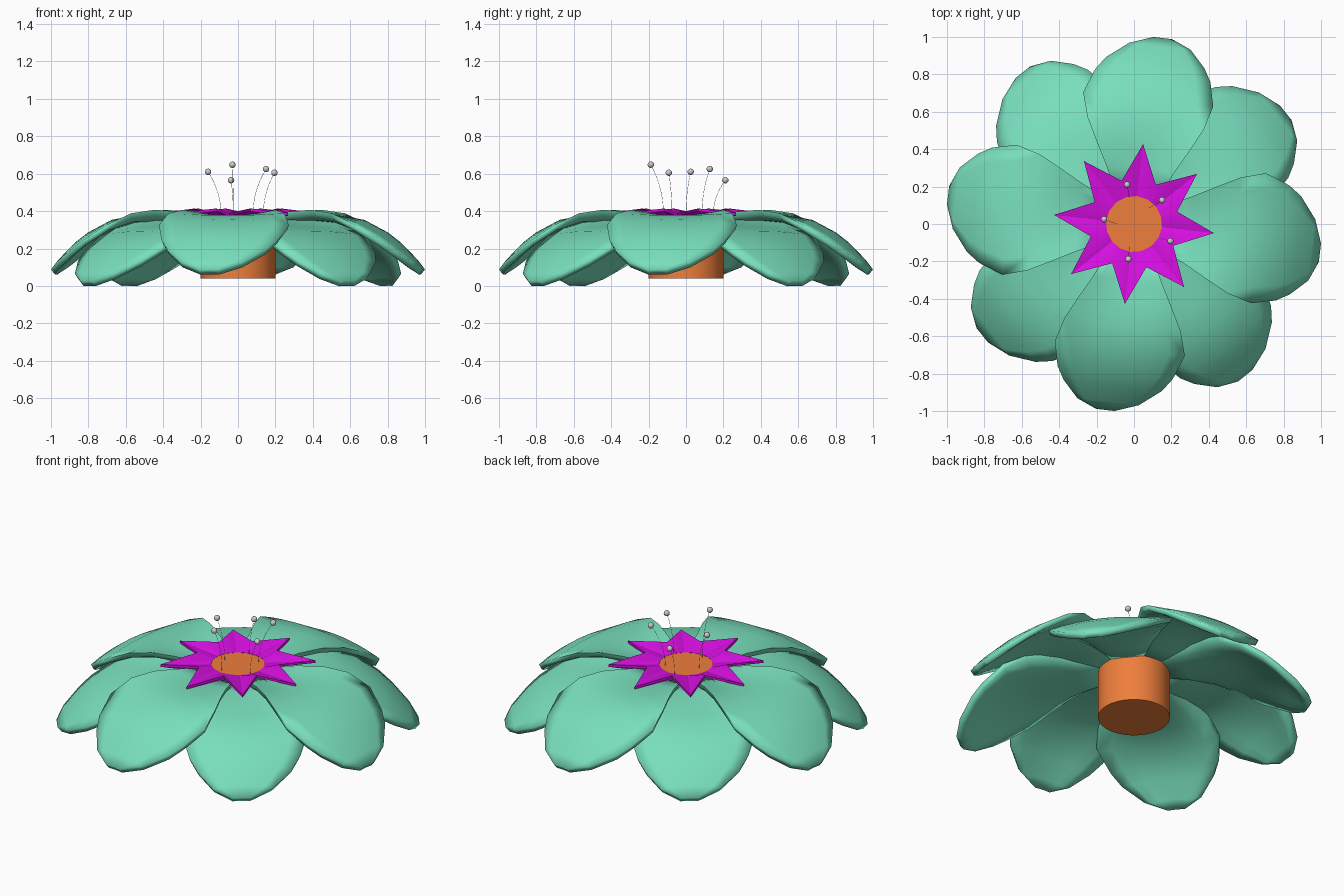
import bpy, bmesh, math
from mathutils import Vector

if "Cube" in bpy.data.objects:
    bpy.data.objects.remove(bpy.data.objects["Cube"])


def material(name, color):
    m = bpy.data.materials.new(name)
    m.diffuse_color = (*color, 1)
    m.use_nodes = True
    m.node_tree.nodes["Principled BSDF"].inputs["Base Color"].default_value = m.diffuse_color
    return m


def finish(bm, name, mat=None, angle=40):
    bmesh.ops.recalc_face_normals(bm, faces=bm.faces)
    me = bpy.data.meshes.new(name)
    bm.to_mesh(me)
    bm.free()
    ob = bpy.data.objects.new(name, me)
    bpy.context.collection.objects.link(ob)
    if mat:
        me.materials.append(mat)
    bpy.ops.object.select_all(action='DESELECT')
    ob.select_set(True)
    bpy.context.view_layer.objects.active = ob
    bpy.ops.object.shade_smooth_by_angle(angle=math.radians(angle))
    return ob


teal = material("petal_green", (0.19, 0.74, 0.51))
orange = material("stem_orange", (0.86, 0.21, 0.045))
purple = material("star_purple", (0.70, 0.005, 0.78))
TWIST = math.radians(-6.5)

# Petal rows: distance out, half width, height, sideways lean, edge droop
ROWS = [(0.14, 0.11, 0.360, 0, -0.012), (0.30, 0.185, 0.370, 0, -0.028),
        (0.42, 0.25, 0.377, 0, -0.030), (0.54, 0.312, 0.378, 0, -0.010),
        (0.67, 0.350, 0.355, 0, 0.030), (0.80, 0.310, 0.288, 0.01, 0.042),
        (0.87, 0.265, 0.235, 0.015, 0.040), (0.96, 0.165, 0.145, 0.03, 0.018),
        (1.005, 0.05, 0.090, 0.04, 0.002)]
COLS = 8


def petal(name, angle, drop):
    bm = bmesh.new()
    c, s = math.cos(angle), math.sin(angle)
    skins = []
    for under in (0, 1):
        grid = []
        for n, (r, w, z, lean, droop) in enumerate(ROWS):
            row = []
            fall = drop * min(1, max(0, (r - 0.14) / 0.4))
            for i in range(COLS + 1):
                u = 2 * i / COLS - 1
                x = w * u
                rim = i in (0, COLS) or n == len(ROWS) - 1
                # underside is set in, thinner at the rim
                h = z - droop * u * u - fall - under * (0.028 if rim else 0.042)
                q = r - under * 0.022 * max(0, (r - 0.5) * 2)
                y = x * (1 - 0.03 * under) - lean
                row.append(bm.verts.new((q * c - y * s, q * s + y * c, h)))
            grid.append(row)
        for a, b in zip(grid, grid[1:]):
            for i in range(COLS):
                bm.faces.new((a[i], b[i], b[i + 1], a[i + 1]))
        skins.append(grid)

    # rim joining the two skins
    def border(g):
        return (g[0] + [row[-1] for row in g[1:]] + g[-1][-2::-1]
                + [row[0] for row in g[-2:0:-1]])
    up, dn = border(skins[0]), border(skins[1])
    for i in range(len(up)):
        j = (i + 1) % len(up)
        bm.faces.new((up[i], up[j], dn[j], dn[i]))
    finish(bm, name, teal, 100)


for k in range(8):
    lower = k % 2
    petal(f"{'lower' if lower else 'upper'}_petal_{k // 2 + 1}",
          TWIST + k * math.pi / 4, 0.062 * lower)

# Star: eight creased points around a round opening, dished in the middle
bm = bmesh.new()
top, low = [], []
for k in range(16):
    a = TWIST + k * math.pi / 8
    r, z = (0.43, 0.390) if k % 2 == 0 else (0.24, 0.414)
    d = Vector((math.cos(a), math.sin(a), 0))
    top.append((bm.verts.new(d * 0.15 + Vector((0, 0, 0.382))),
                bm.verts.new(d * r + Vector((0, 0, z)))))
    low.append((bm.verts.new(d * 0.15 + Vector((0, 0, 0.355))),
                bm.verts.new(d * r + Vector((0, 0, z - 0.015)))))
for k in range(16):
    n = (k + 1) % 16
    # split along the line from opening to tip
    for s, flip in ((top, False), (low, True)):
        f = (s[k][0], s[k][1], s[n][1], s[n][0])
        bm.faces.new(f[::-1] if flip else f)
    bm.faces.new((top[k][1], low[k][1], low[n][1], top[n][1]))
    bm.faces.new((top[k][0], top[n][0], low[n][0], low[k][0]))
finish(bm, "centre_star", purple, 30)

# Stem: turned profile, narrowing into the star
bm = bmesh.new()
SIDES = 32
rings = []
for r, z in [(0.2, 0.04), (0.2, 0.355), (0.152, 0.37), (0.152, 0.381)]:
    rings.append([bm.verts.new((r * math.cos(2 * math.pi * i / SIDES),
                                r * math.sin(2 * math.pi * i / SIDES), z))
                  for i in range(SIDES)])
for a, b in zip(rings, rings[1:]):
    for i in range(SIDES):
        j = (i + 1) % SIDES
        bm.faces.new((a[i], a[j], b[j], b[i]))
bm.faces.new(rings[0][::-1])
bm.faces.new(rings[-1])
finish(bm, "stem", orange)

# Stamens: thin curved filaments tipped with small balls
TIPS = [((-0.09, 0.0), (-0.16, 0.025, 0.61)), ((-0.025, -0.12), (-0.03, -0.188, 0.648)),
        ((-0.025, 0.145), (-0.037, 0.21, 0.565)), ((0.08, 0.085), (0.15, 0.127, 0.625)),
        ((0.135, -0.075), (0.195, -0.092, 0.605))]
for k, ((bx, by), tip) in enumerate(TIPS, 1):
    cu = bpy.data.curves.new(f"filament_{k}", 'CURVE')
    cu.dimensions = '3D'
    cu.bevel_depth = 0.001
    cu.bevel_resolution = 1
    sp = cu.splines.new('POLY')
    sp.points.add(8)
    for i, p in enumerate(sp.points):
        t = i / 8
        f = t ** 2.2
        p.co = (bx + (tip[0] - bx) * f, by + (tip[1] - by) * f,
                0.37 + (tip[2] - 0.37) * t, 1)
    bpy.context.collection.objects.link(bpy.data.objects.new(f"filament_{k}", cu))
    bm = bmesh.new()
    bmesh.ops.create_uvsphere(bm, u_segments=16, v_segments=10, radius=0.017)
    bmesh.ops.translate(bm, verts=bm.verts, vec=tip)
    finish(bm, f"anther_{k}")
